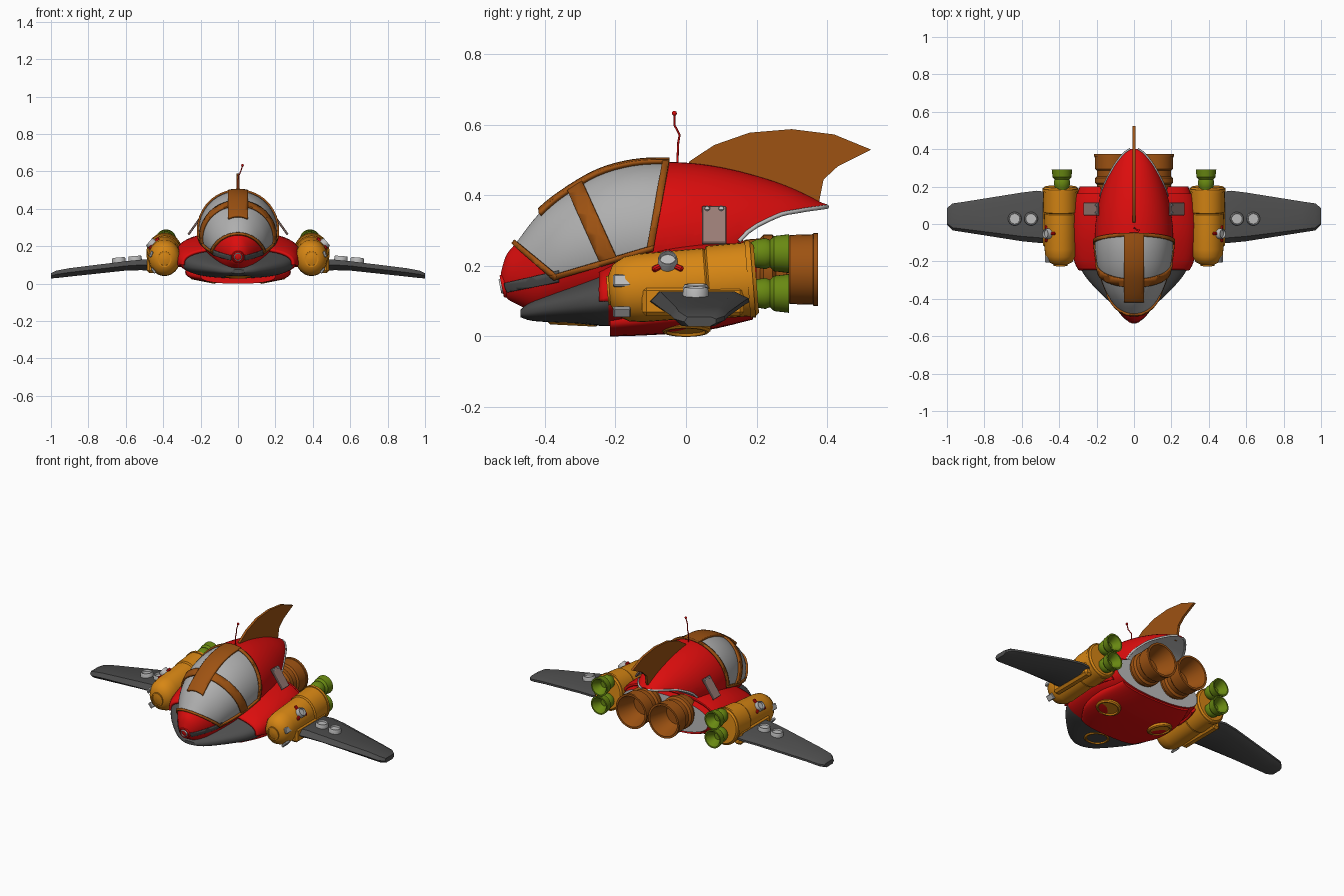
import bpy, bmesh, math
from mathutils import Vector, Matrix

cube = bpy.data.objects.get("Cube")
if cube:
    bpy.data.objects.remove(cube)


def material(name, *rgb):
    m = bpy.data.materials.new(name)
    m.use_nodes = True
    m.diffuse_color = (*rgb, 1)
    m.node_tree.nodes["Principled BSDF"].inputs["Base Color"].default_value = (*rgb, 1)
    return m


RED = material("red paint", .72, .004, .004)
ORANGE = material("orange paint", .68, .24, .007)
BROWN = material("copper brown", .34, .085, .006)
GLASS = material("canopy grey", .43, .43, .43)
DARK = material("dark grey", .075, .075, .075)
GREEN = material("nozzle green", .14, .25, .006)
STEEL = material("light grey", .5, .5, .5)
PANEL = material("dusty panel", .32, .2, .18)


def finish(name, bm, mats, mirror=False, rule=None, thick=0, fix=True):
    """Turn a bmesh into a smooth shaded object with materials and modifiers."""
    if fix:
        bmesh.ops.recalc_face_normals(bm, faces=bm.faces)
    mats = mats if isinstance(mats, list) else [mats]
    for f in bm.faces:
        f.material_index = rule(f) if rule else 0
    me = bpy.data.meshes.new(name)
    bm.to_mesh(me)
    ob = bpy.data.objects.new(name, me)
    bpy.context.collection.objects.link(ob)
    for m in mats:
        me.materials.append(m)
    bpy.ops.object.select_all(action='DESELECT')
    ob.select_set(True)
    bpy.context.view_layer.objects.active = ob
    bpy.ops.object.shade_smooth_by_angle(angle=math.radians(35))
    if thick:
        mod = ob.modifiers.new("thickness", 'SOLIDIFY')
        mod.thickness, mod.offset = thick, 1
    if mirror:
        ob.modifiers.new("mirror", 'MIRROR')
    return ob


def loft(rings):
    bm = bmesh.new()
    rows = [[bm.verts.new(p) for p in r] for r in rings]
    n = len(rows[0])
    for a, b in zip(rows, rows[1:]):
        for i in range(n):
            bm.faces.new((a[i], a[(i + 1) % n], b[(i + 1) % n], b[i]))
    bm.faces.new(rows[0])
    bm.faces.new(rows[-1])
    bmesh.ops.remove_doubles(bm, verts=bm.verts, dist=.0002)
    bmesh.ops.recalc_face_normals(bm, faces=bm.faces)
    return bm


def resample(keys, steps=4):
    """Catmull-Rom rows between key rows."""
    out = []
    for i in range(len(keys) - 1):
        a, b, c, d = (keys[max(0, min(len(keys) - 1, i + k))] for k in (-1, 0, 1, 2))
        for s in range(steps):
            t = s / steps
            out.append([q + .5 * t * (r - p + t * (2*p - 5*q + 4*r - w + t * (3*(q - r) + w - p)))
                        for p, q, r, w in zip(a, b, c, d)])
    return out + [list(keys[-1])]


def oval(y, zc, rx, rz, power=2, n=56):
    def bend(v):
        return math.copysign(abs(v) ** (2 / power), v)
    angles = [2 * math.pi * i / n for i in range(n)]
    return [Vector((rx * bend(math.cos(a)), y, zc + rz * bend(math.sin(a)))) for a in angles]


def lathe(name, profile, mat, matrix, n=32):
    """Spin (y, radius) pairs around the y axis."""
    bm = loft([oval(y, 0, max(r, .0005), max(r, .0005), n=n) for y, r in profile])
    bm.transform(matrix)
    return finish(name, bm, mat, True)


def disc(name, r, depth, loc, direction, mat, lip=.2):
    turn = Vector((0, 1, 0)).rotation_difference(Vector(direction)).to_matrix().to_4x4()
    h = depth / 2
    lathe(name, [(-h, 0), (-h, r), (h * .6, r), (h, r * (1 - lip / 2)), (h, r * (1 - lip)),
                 (h * .5, r * (.95 - lip)), (h * .5, 0)], mat, Matrix.Translation(loc) @ turn)


def box(name, size, loc, mat, tilt=0, spin=0, shift=(0, 0, 0)):
    bm = bmesh.new()
    bmesh.ops.create_cube(bm, size=1, matrix=Matrix.Translation(shift) @ Matrix.Diagonal((*size, 1)))
    bmesh.ops.bevel(bm, geom=bm.edges[:], offset=min(size) * .25, segments=1, affect='EDGES')
    bm.transform(Matrix.Translation(loc) @ Matrix.Rotation(tilt, 4, 'Y') @ Matrix.Rotation(spin, 4, 'Z'))
    finish(name, bm, mat, True)


def plane(p, q, shift=0, flip=1):
    """Plane through two side-profile points; positive side is left of p to q."""
    no = Vector((0, p[1] - q[1], q[0] - p[0])).normalized() * flip
    return Vector((0, *p)) + no * shift, no


def cut(bm, co, no, clear=False):
    bmesh.ops.bisect_plane(bm, geom=bm.verts[:] + bm.edges[:] + bm.faces[:], dist=.0001,
                           plane_co=co, plane_no=no, clear_inner=clear)


def shell(name, source, planes, mat, thick=.01):
    bm = source.copy()
    for co, no in planes:
        cut(bm, co, no, True)
    return finish(name, bm, mat, thick=thick, fix=False)


# Fuselage: y, centre height, half width, half height, floor of the tail scoop
body_keys = [(-.525, .16, .012, .02, 0), (-.51, .17, .042, .06, 0), (-.48, .18, .072, .088, 0),
             (-.42, .205, .115, .14, 0), (-.35, .235, .155, .168, 0), (-.25, .265, .19, .197, 0),
             (-.15, .28, .207, .21, 0), (-.05, .285, .21, .21, 0), (.05, .285, .2, .203, .08),
             (.15, .285, .18, .184, .27), (.25, .3, .145, .14, .338), (.32, .33, .105, .082, .356),
             (.38, .355, .055, .027, .365), (.4, .367, .02, .008, .368)]
sections = resample(body_keys)
body = loft([[Vector((p.x, p.y, max(p.z, floor))) for p in oval(y, zc, rx, rz)]
             for y, zc, rx, rz, floor in sections])
front = ((-.485, .265), (-.37, .17))
sill = ((-.37, .17), (-.1, .25))
back = ((-.1, .25), (-.055, .495))
canopy = [plane(*e) for e in (front, sill, back)]
clean_body = body.copy()
for co, no in canopy:
    cut(body, co, no)


def body_rule(f):
    c = f.calc_center_median()
    if all((c - co).dot(no) > 0 for co, no in canopy):
        return 1
    return 2 if c.y > .12 and f.normal.z < -.6 else 0


finish("fuselage", body, [RED, GLASS, STEEL], rule=body_rule)

# Canopy frame strips
inside = [plane(*e, -.008) for e in (front, sill, back)]
for label, edge, w in (("front", front, .007), ("sill", sill, .007), ("rear", back, .011),
                       ("middle", ((-.225, .23), (-.32, .44)), .024)):
    shell(label + "_canopy_frame", clean_body, inside + [plane(*edge, -w), plane(*edge, -w, -1)], BROWN)
strap = [(Vector((s * .05, 0, 0)), Vector((-s, 0, 0))) for s in (1, -1)]
shell("centre_canopy_strap", clean_body,
      strap + [inside[2], (Vector((0, -.41, .3)), Vector((0, 1, 0))), inside[1]], BROWN, .013)

# Nose stripes and lamp
for s, side in ((1, "left"), (-1, "right")):
    shell(side + "_nose_stripe", clean_body,
          [plane((-.51, .125), (-.36, .155)), plane((-.5, .155), (-.37, .185), 0, -1),
           (Vector((s * .035, 0, 0)), Vector((s, 0, 0))), (Vector((0, -.36, 0)), Vector((0, -1, 0)))],
          DARK, .004)
disc("nose_lamp_ring", .034, .03, (0, -.508, .145), (0, -1, -.2), RED)
disc("nose_lamp", .022, .03, (0, -.513, .145), (0, -1, -.2), STEEL)

# Wide lower hull: y, half width, bottom, top
hull_keys = [(-.47, .04, .055, .075), (-.44, .1, .045, .1), (-.38, .17, .04, .125),
             (-.3, .245, .035, .155), (-.24, .285, .03, .18), (-.18, .31, .03, .21),
             (-.05, .325, .03, .25), (.1, .32, .035, .265), (.2, .29, .06, .255)]
hull = loft([oval(y, (lo + hi) / 2, w, (hi - lo) / 2, 2.4) for y, w, lo, hi in resample(hull_keys)])
clean_hull = hull.copy()
cut(hull, Vector((0, -.22, 0)), Vector((0, 1, 0)))
finish("lower_hull", hull, [DARK, RED, STEEL],
       rule=lambda f: 2 if f.normal.y > .9 else int(f.calc_center_median().y > -.22))
shell("shoulder_armour", clean_hull,
      [(Vector((0, -.24, 0)), Vector((0, 1, 0))), (Vector((0, .16, 0)), Vector((0, -1, 0))),
       (Vector((0, 0, .1)), Vector((0, 0, 1)))], RED, .014)

# Belly plate and round hatches
belly_keys = [(-.215, .2, 0, .08), (-.1, .27, .004, .1), (.05, .28, .016, .12), (.19, .24, .048, .14)]
finish("belly_plate", loft([oval(y, (lo + hi) / 2, w, (hi - lo) / 2, 2.4)
                            for y, w, lo, hi in resample(belly_keys)]), RED)
disc("belly_hatches", .07, .03, (.185, 0, .026), (.2, 0, -1), ORANGE)
disc("front_hatch", .072, .03, (0, -.32, .046), (0, -.05, -1), ORANGE)


def rod(name, points, radius, mat, mirror=False):
    cu = bpy.data.curves.new(name, 'CURVE')
    cu.dimensions, cu.bevel_depth, cu.use_fill_caps = '3D', radius, True
    sp = cu.splines.new('POLY')
    sp.points.add(len(points) - 1)
    for p, co in zip(sp.points, points):
        p.co = (*co, 1)
    cu.materials.append(mat)
    ob = bpy.data.objects.new(name, cu)
    bpy.context.collection.objects.link(ob)
    if mirror:
        ob.modifiers.new("mirror", 'MIRROR')


# Tail rim trim, following the scoop edge
rod("tail_rim", [(rx * math.sqrt(max(0, 1 - ((fl - zc) / rz) ** 2)), y, fl)
                 for y, zc, rx, rz, fl in sections if y > .14], .006, STEEL, True)

# Dorsal fin
fin_side = [(0, .47), (.01, .497), (.08, .543), (.18, .578), (.3, .588), (.42, .573), (.525, .53),
            (.43, .482), (.39, .445), (.378, .385), (.36, .36), (.2, .42)]
finish("dorsal_fin", loft([[(x, y, z) for y, z in fin_side] for x in (-.007, .007)]), BROWN)

# Aerial
rod("aerial", [(0, -.025, .48), (0, -.022, .55), (.003, -.018, .572), (.014, -.033, .6),
               (.024, -.033, .63)], .003, RED)
ball = bmesh.new()
bmesh.ops.create_uvsphere(ball, u_segments=16, v_segments=10, radius=.007,
                          matrix=Matrix.Translation((.024, -.033, .633)))
finish("aerial_tip", ball, RED)

# Shoulder panels with bolts
box("shoulder_panels", (.13, .07, .012), (.228, .08, .315), PANEL, .95)
for dy in (-.02, .02):
    disc("panel_bolt", .008, .012, (.2, .08 + dy, .362), (.81, 0, .58), STEEL)

# Engine pods
pod = Matrix.Translation((.393, 0, .148)) @ Matrix.Rotation(.08, 4, 'X') @ Matrix.Diagonal((1, 1, 1.13, 1))
lathe("engine_pods", [(-.222, 0), (-.219, .035), (-.203, .064), (-.17, .081), (-.13, .086), (.055, .087),
                      (.06, .083), (.065, .092), (.19, .093), (.2, .086), (.2, 0)], ORANGE, pod)
lathe("pod_rear_band", [(.175, .05), (.175, .097), (.19, .097), (.19, .05)], ORANGE, pod)
lathe("pod_front_ring", [(-.21, .03), (-.224, .03), (-.224, .037), (-.205, .037)], ORANGE, pod)
box("wing_root_plates", (.05, .29, .085), (.462, .02, .1), ORANGE)
for z, x, tilt in ((.158, .464, 1.2), (.07, .452, 2.25)):
    box("pod_vents", (.034, .05, .014), (x, -.182, z), STEEL, tilt)

# Pod valves with red handles
valve, lean = Vector((.456, -.052, .208)), math.radians(50)
axis = Vector((math.sin(lean), 0, math.cos(lean)))
disc("valve_hub", .028, .05, valve, axis, STEEL)
for k in range(3):
    box("valve_handle", (.035, .016, .016), valve, RED, lean, math.radians(60 + 120 * k), (.032, 0, 0))

# Rear nozzles
lathe("main_nozzles", [(.1, .05), (.17, .085), (.21, .088), (.22, .099), (.245, .099), (.255, .087),
                       (.285, .089), (.295, .098), (.36, .1), (.362, .104), (.375, .104), (.375, .092),
                       (.26, .06), (.26, 0)], BROWN, Matrix.Translation((.11, 0, .19)))
for label, z in (("upper", .235), ("lower", .122)):
    lathe(label + "_pod_nozzles", [(.18, .03), (.2, .04), (.225, .044), (.238, .039), (.25, .05), (.292, .055),
                                   (.292, .047), (.245, .02), (.245, 0)], GREEN, Matrix.Translation((.385, 0, z)))

# Wings: x, front edge, rear edge, bottom, top
wing = []
for x, y0, y1, lo, hi in ((.46, -.105, .17, .07, .128), (.52, -.1, .178, .072, .128), (.6, -.092, .168, .07, .12),
                          (.9, -.045, .12, .038, .083), (.97, -.034, .11, .03, .07), (1, -.005, .085, .028, .055)):
    d, m = y1 - y0, (lo + hi) / 2
    wing.append([(x, y0, m), (x, y0 + .1 * d, hi), (x, y1 - .15 * d, hi), (x, y1, m + .008),
                 (x, y1, m - .004), (x, y1 - .2 * d, lo), (x, y0 + .15 * d, lo)])
finish("wings", loft(wing), DARK, True)
for label, x, z in (("inner", .55, .128), ("outer", .637, .12)):
    disc(label + "_wing_caps", .036, .04, (x, .028, z), (.08, 0, 1), STEEL)
